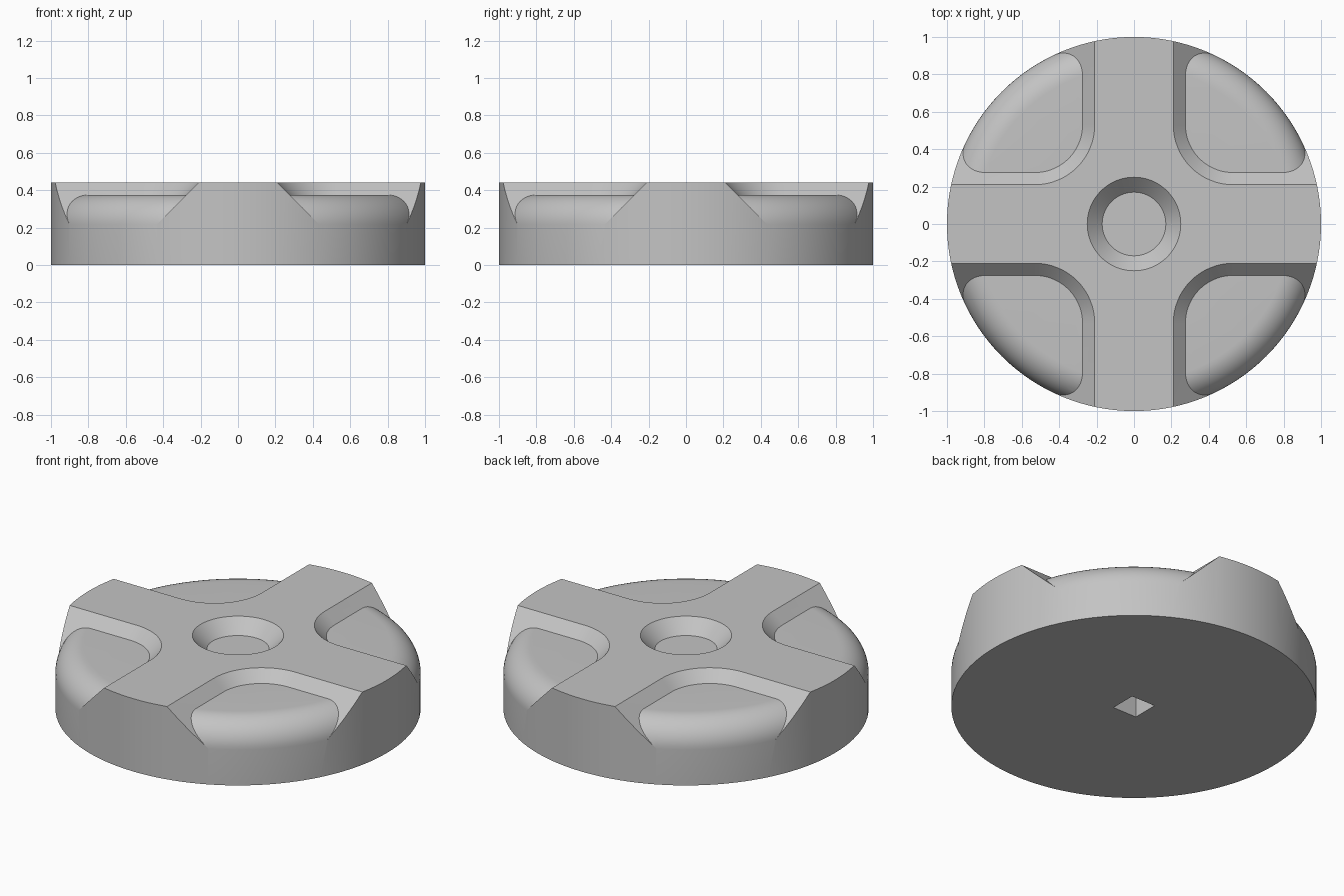
import bpy, bmesh, math

if "Cube" in bpy.data.objects:
    bpy.data.objects.remove(bpy.data.objects["Cube"], do_unlink=True)

SEG = 128        # sides of the round body
HEIGHT = 0.44    # full height
PAD_Z = 0.375    # height of the rounded corner pads
FILLET = 0.16    # rim rounding of the pads
CENTRE = 0.53    # centre of the pocket corner rounding

grey = bpy.data.materials.new("plain_grey")
grey.use_nodes = True
colour = (0.55, 0.55, 0.55, 1)
grey.diffuse_color = colour
grey.node_tree.nodes["Principled BSDF"].inputs["Base Color"].default_value = colour


def make_object(name, bm):
    bmesh.ops.recalc_face_normals(bm, faces=bm.faces)
    mesh = bpy.data.meshes.new(name)
    bm.to_mesh(mesh)
    bm.free()
    mesh.materials.append(grey)
    obj = bpy.data.objects.new(name, mesh)
    bpy.context.collection.objects.link(obj)
    return obj


def loft(bm, rings):
    """Skin a list of equal closed rings and cap both ends."""
    loops = [[bm.verts.new(p) for p in ring] for ring in rings]
    for a, b in zip(loops, loops[1:]):
        for i in range(len(a)):
            j = (i + 1) % len(a)
            bm.faces.new((a[i], a[j], b[j], b[i]))
    bm.faces.new(loops[0][::-1])
    bm.faces.new(loops[-1])


def turned(name, profile):
    """Solid of revolution from (radius, z) points."""
    bm = bmesh.new()
    angles = [math.tau * i / SEG for i in range(SEG)]
    loft(bm, [[(r * math.cos(a), r * math.sin(a), z) for a in angles]
              for r, z in profile])
    return make_object(name, bm)


def subtract(target, cutter):
    cutter.hide_render = True
    mod = target.modifiers.new("cut", "BOOLEAN")
    mod.operation = "DIFFERENCE"
    mod.solver = "EXACT"
    mod.object = cutter
    bpy.context.view_layer.objects.active = target
    bpy.ops.object.modifier_apply(modifier=mod.name)
    bpy.data.objects.remove(cutter, do_unlink=True)


def pocket_ring(z, steps=16):
    """Rounded quadrant outline whose walls lean outward at 45 degrees."""
    radius = CENTRE - 0.21 + (z - HEIGHT)
    ring = [(1.5, 1.5, z), (CENTRE - radius, 1.5, z)]
    for i in range(steps + 1):
        a = math.pi + math.pi / 2 * i / steps
        ring.append((CENTRE + radius * math.cos(a),
                     CENTRE + radius * math.sin(a), z))
    return ring + [(1.5, CENTRE - radius, z)]


# Round body
body = turned("knob_body", [(1, 0), (1, HEIGHT)])

# Rounded pads, left standing when the pockets are cut
pad_profile = [(2.5, -0.1), (2.5, PAD_Z - FILLET)]
for i in range(13):
    a = math.pi / 2 * i / 12
    pad_profile.append((1 - FILLET + FILLET * math.cos(a),
                        PAD_Z - FILLET + FILLET * math.sin(a)))

# Four corner pockets around the raised cross
for quarter in range(4):
    bm = bmesh.new()
    loft(bm, [pocket_ring(0.16), pocket_ring(0.5)])
    turn = quarter * math.pi / 2
    c, s = round(math.cos(turn)), round(math.sin(turn))
    for v in bm.verts:
        v.co.x, v.co.y = c * v.co.x - s * v.co.y, s * v.co.x + c * v.co.y
    pocket = make_object("pocket_cutter", bm)
    subtract(pocket, turned("pad_shape", pad_profile))
    subtract(body, pocket)

# Countersunk centre recess
subtract(body, turned("recess_cutter", [(0.17, 0.36), (0.31, 0.5)]))

# Square shaft socket underneath
bm = bmesh.new()
bmesh.ops.create_cube(bm, size=1)
for v in bm.verts:
    v.co = (v.co.x * 0.16, v.co.y * 0.16, 0.25 if v.co.z > 0 else -0.1)
subtract(body, make_object("socket_cutter", bm))

# Smooth curved surfaces, keep crisp edges
bpy.ops.object.select_all(action="DESELECT")
body.select_set(True)
bpy.context.view_layer.objects.active = body
bpy.ops.object.shade_smooth_by_angle(angle=math.radians(25))
